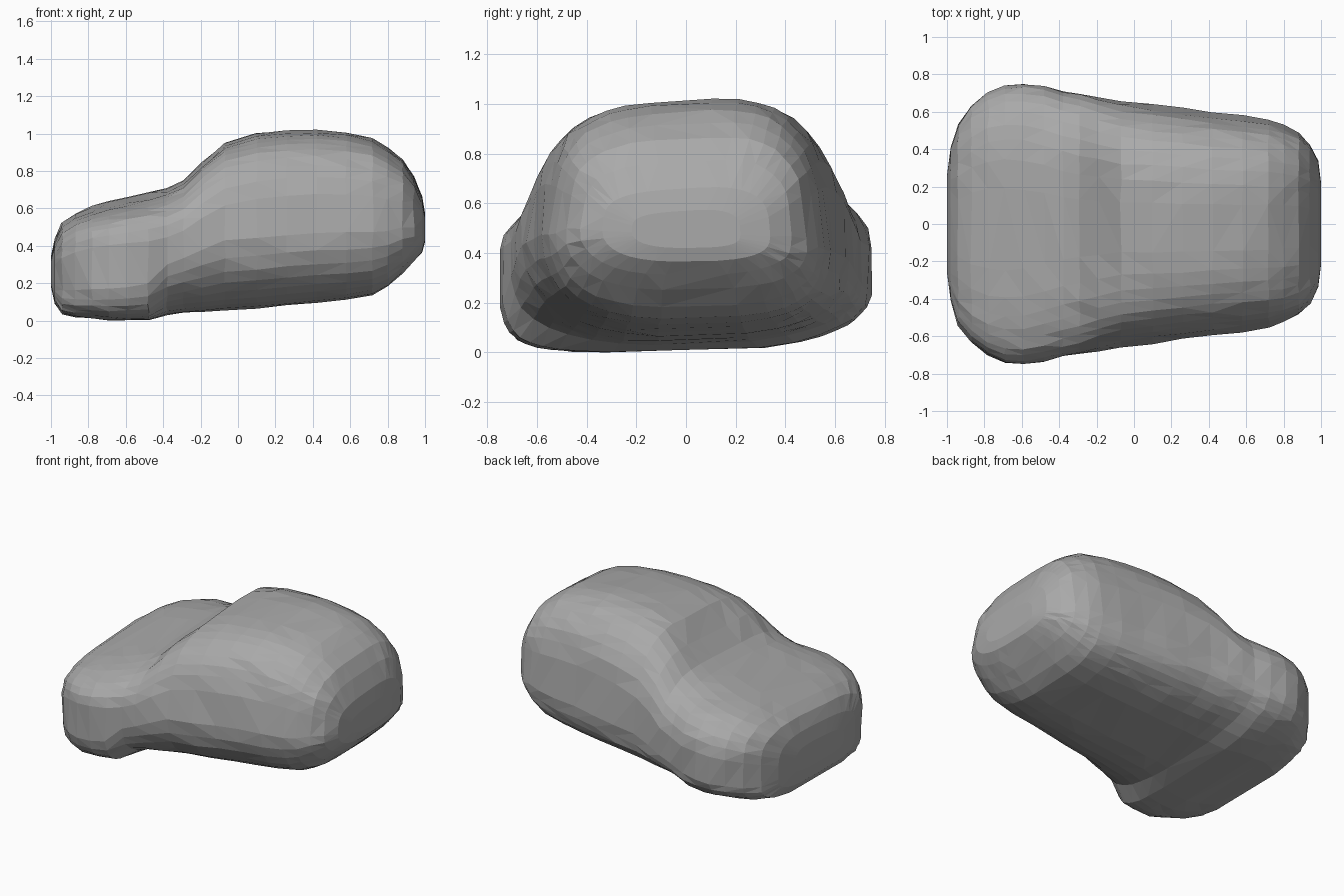
import bpy, bmesh, math, random

random.seed(4)
cube = bpy.data.objects.get("Cube")
if cube:
    bpy.data.objects.remove(cube, do_unlink=True)

# Plain grey body colour
grey = bpy.data.materials.new("stone_grey")
grey.use_nodes = True
colour = (0.4, 0.4, 0.4, 1)
grey.diffuse_color = colour
grey.node_tree.nodes["Principled BSDF"].inputs["Base Color"].default_value = colour

# Stations along the body: x, half width, underside, top, squareness
STATIONS = [
    (-1.00, 0.26, 0.18, 0.34, 2.6), (-0.98, 0.41, 0.09, 0.43, 2.9),
    (-0.94, 0.54, 0.03, 0.51, 3.2), (-0.87, 0.63, 0.015, 0.56, 3.4),
    (-0.78, 0.70, 0.01, 0.595, 3.5), (-0.69, 0.74, 0.00, 0.62, 3.4),
    (-0.59, 0.75, 0.00, 0.645, 3.3), (-0.48, 0.735, 0.00, 0.67, 3.1),
    (-0.38, 0.71, 0.03, 0.70, 2.9), (-0.29, 0.695, 0.04, 0.75, 2.8),
    (-0.19, 0.68, 0.045, 0.86, 2.8), (-0.07, 0.66, 0.055, 0.955, 2.8),
    (0.10, 0.64, 0.065, 0.995, 2.9), (0.26, 0.62, 0.08, 1.01, 2.9),
    (0.42, 0.60, 0.095, 1.015, 2.9), (0.58, 0.58, 0.11, 1.00, 2.9),
    (0.72, 0.555, 0.135, 0.97, 2.9), (0.80, 0.53, 0.18, 0.92, 2.9),
    (0.88, 0.49, 0.25, 0.86, 2.9), (0.94, 0.43, 0.31, 0.77, 2.8),
    (0.985, 0.34, 0.365, 0.66, 2.7), (1.00, 0.22, 0.42, 0.57, 2.6),
]
SIDES = 36


def power(value, n):
    return math.copysign(abs(value) ** (2 / n), value)


def corner(x, n, side, up):
    """Squareness of each corner: firm sills, one roof edge softer."""
    if up > 0:
        return n * (1.35 if side < 0 else 1.1)
    return n if side < 0 and x > -0.4 else n * 1.8


def ring(bm, x, width, low, high, n):
    """One rounded section, narrowing towards the roof and leaning sideways."""
    verts = []
    middle, half = (low + high) / 2, (high - low) / 2
    hollow = 0.035 * math.exp(-((x + 0.18) / 0.11) ** 2)
    wobble = 0 if abs(x) > 0.97 else 0.005
    for i in range(SIDES):
        angle = math.tau * (i + 0.5) / SIDES
        side, up = math.cos(angle), math.sin(angle)
        m = corner(x, n, side, up)
        y = width * power(side, m)
        rise = power(up, m)
        z = middle + half * rise
        # Tumblehome of the cabin, and a tucked-in sill
        y *= 1 - 0.35 * max(0, z - 0.45) ** 1.2
        y *= 1 - 0.25 * max(0, 0.16 - z)
        # Leaning roof, lifted far sill and hollow windscreen
        if rise > 0:
            z += rise * (0.065 * y - hollow * max(0, 1 - (y / 0.4) ** 2))
        else:
            z -= rise * 0.2 * max(0, y) ** 2
        y += random.uniform(-wobble, wobble)
        z += random.uniform(-wobble, wobble) * 0.6
        verts.append(bm.verts.new((x + random.uniform(-wobble, wobble), y, max(0, z))))
    return verts


# Lofted body shell
bm = bmesh.new()
rings = [ring(bm, *station) for station in STATIONS]
for a, b in zip(rings, rings[1:]):
    for i in range(SIDES):
        j = (i + 1) % SIDES
        bm.faces.new((a[i], a[j], b[j], b[i]))
bm.faces.new(rings[0])
bm.faces.new(rings[-1])
bmesh.ops.recalc_face_normals(bm, faces=bm.faces)
bmesh.ops.triangulate(bm, faces=[f for f in bm.faces if len(f.verts) == 4])

mesh = bpy.data.meshes.new("car_body")
bm.to_mesh(mesh)
bm.free()
mesh.materials.append(grey)
body = bpy.data.objects.new("car_body", mesh)
bpy.context.collection.objects.link(body)
